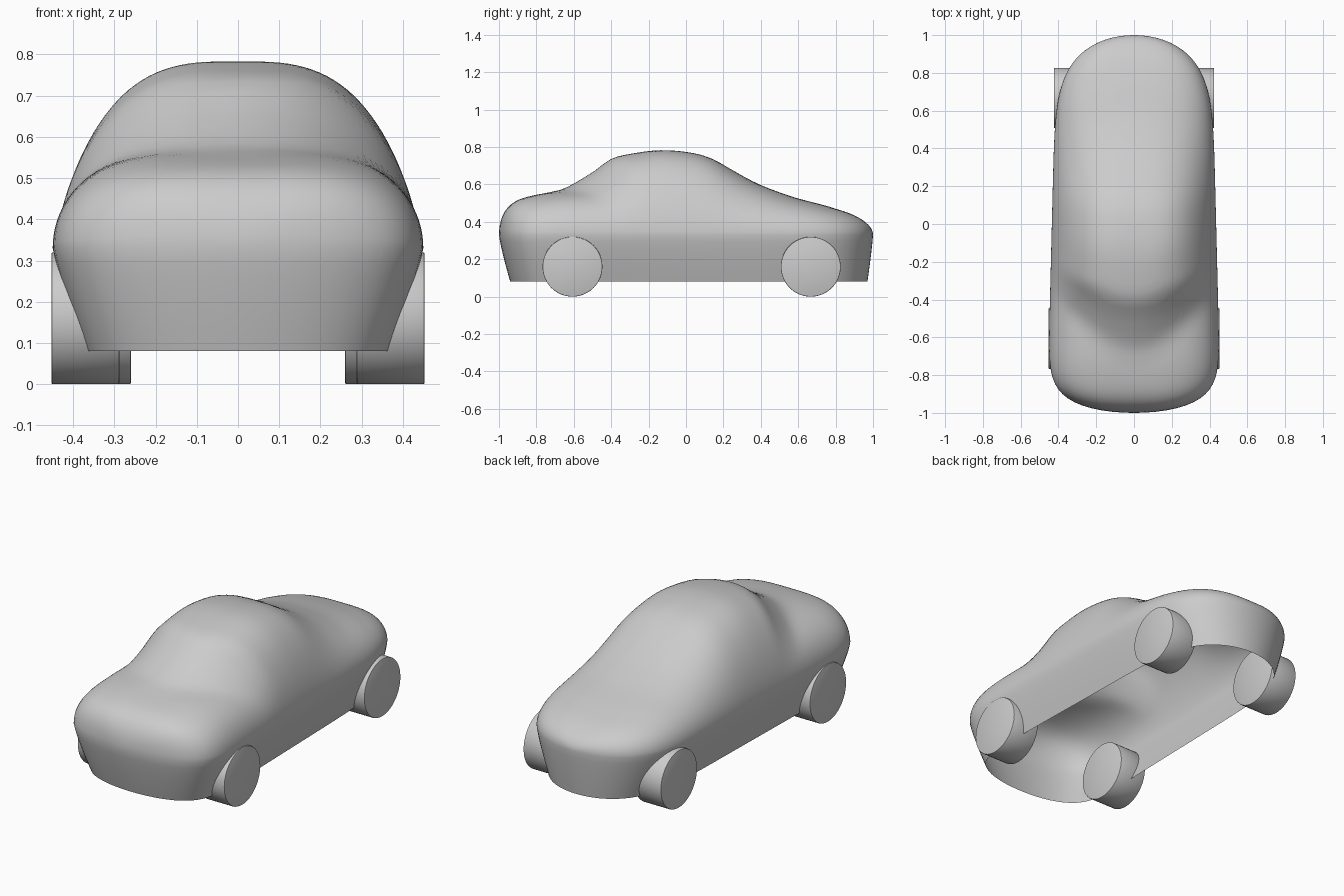
import bpy, bmesh, math

cube = bpy.data.objects.get("Cube")
if cube:
    bpy.data.objects.remove(cube, do_unlink=True)

SEGMENTS, RINGS, BELT, SILL = 112, 34, 0.33, 0.08

# Centre-line heights along y: hood and tail deck, and the extra height of the cabin
DECK = [(-1, .52), (-.85, .54), (-.7, .56), (-.5, .57), (0, .57), (.3, .54),
        (.6, .51), (.8, .475), (1, .43)]
CABIN = [(-.75, 0), (-.65, .015), (-.5, .095), (-.4, .165), (-.3, .19), (-.13, .21),
         (.05, .198), (.15, .175), (.25, .13), (.35, .085), (.45, .05), (.6, .015), (.8, 0)]


def make_material(name, colour):
    mat = bpy.data.materials.new(name)
    mat.use_nodes = True
    mat.diffuse_color = colour
    mat.node_tree.nodes["Principled BSDF"].inputs["Base Color"].default_value = colour
    return mat


def curve_at(points, y):
    """Smooth curve through the profile points, flat beyond its ends."""
    if y <= points[0][0]:
        return points[0][1]
    if y >= points[-1][0]:
        return points[-1][1]

    def slope(i):
        a, b = points[max(i - 1, 0)], points[min(i + 1, len(points) - 1)]
        return (b[1] - a[1]) / (b[0] - a[0])

    i = max(k for k, p in enumerate(points) if p[0] <= y)
    (y0, z0), (y1, z1) = points[i], points[i + 1]
    d = y1 - y0
    t = (y - y0) / d
    ease = t * t * (3 - 2 * t)
    return (z0 + (z1 - z0) * ease + d * slope(i) * t * (1 - t) ** 2
            - d * slope(i + 1) * t * t * (1 - t))


def half_width(y):
    power = 11 if y < 0 else 6
    return (.435 - .025 * y) * math.sqrt(max(0, 1 - abs(y) ** power))


def top_height(x, y):
    u = min(1, abs(x) / max(half_width(y), 1e-6))
    end = math.sqrt(max(0, 1 - abs(y) ** (17 if y < 0 else 12)))
    deck = (curve_at(DECK, y) - BELT) * end * math.sqrt(1 - u ** 3.5)
    wrapped = y * (1 + x * x * (4 if y < 0 else 1.5))
    return BELT + deck + curve_at(CABIN, wrapped) * (1 - u ** 3)


def new_object(name, bm, mat):
    mesh = bpy.data.meshes.new(name)
    bm.to_mesh(mesh)
    bm.free()
    obj = bpy.data.objects.new(name, mesh)
    bpy.context.collection.objects.link(obj)
    mesh.materials.append(mat)
    bpy.ops.object.select_all(action='DESELECT')
    obj.select_set(True)
    bpy.context.view_layer.objects.active = obj
    bpy.ops.object.shade_smooth_by_angle(angle=math.radians(40))
    return obj


grey = make_material("plain_grey", (.6, .6, .6, 1))

# Body shell: plan outline swept up from the sill, then shrunk inward over the top
outline = []
for i in range(SEGMENTS):
    a = math.tau * i / SEGMENTS
    y = -math.cos(a)
    outline.append((math.copysign(half_width(y), math.sin(a)), y))

bm = bmesh.new()
rings = []
for step in range(7):
    z = SILL + (BELT - SILL) * step / 7
    k = ((BELT - z) / (BELT - SILL)) ** 1.2
    rings.append([bm.verts.new((x * (1 - .17 * k), y * (1 - (.06 if y < 0 else .03) * k), z))
                  for x, y in outline])
for step in range(RINGS):
    s = math.cos(math.pi / 2 * step / RINGS)
    ring = []
    for x, y in outline:
        z = top_height(x * s, y * s) if step else BELT
        ring.append(bm.verts.new((x * s, y * s, z)))
    rings.append(ring)
for low, high in zip(rings, rings[1:]):
    for i in range(SEGMENTS):
        j = (i + 1) % SEGMENTS
        bm.faces.new((low[i], low[j], high[j], high[i]))
pole = bm.verts.new((0, 0, top_height(0, 0)))
for i in range(SEGMENTS):
    bm.faces.new((rings[-1][i], rings[-1][(i + 1) % SEGMENTS], pole))
new_object("body_shell", bm, grey)

# Wheels: solid discs with a slightly softened rim
for end, x, y in (("front", .37, -.607), ("rear", .342, .667)):
    for side, sign in (("left", 1), ("right", -1)):
        bm = bmesh.new()
        bmesh.ops.create_cone(bm, cap_ends=True, segments=48, radius1=.16, radius2=.16, depth=.165)
        rims = [e for e in bm.edges if abs(e.verts[0].co.z - e.verts[1].co.z) < .01]
        bmesh.ops.bevel(bm, geom=rims, offset=.004, segments=2, affect='EDGES', profile=.5)
        wheel = new_object(f"{end}_{side}_wheel", bm, grey)
        wheel.rotation_euler = (0, math.pi / 2, 0)
        wheel.location = (sign * x, y, .16)
